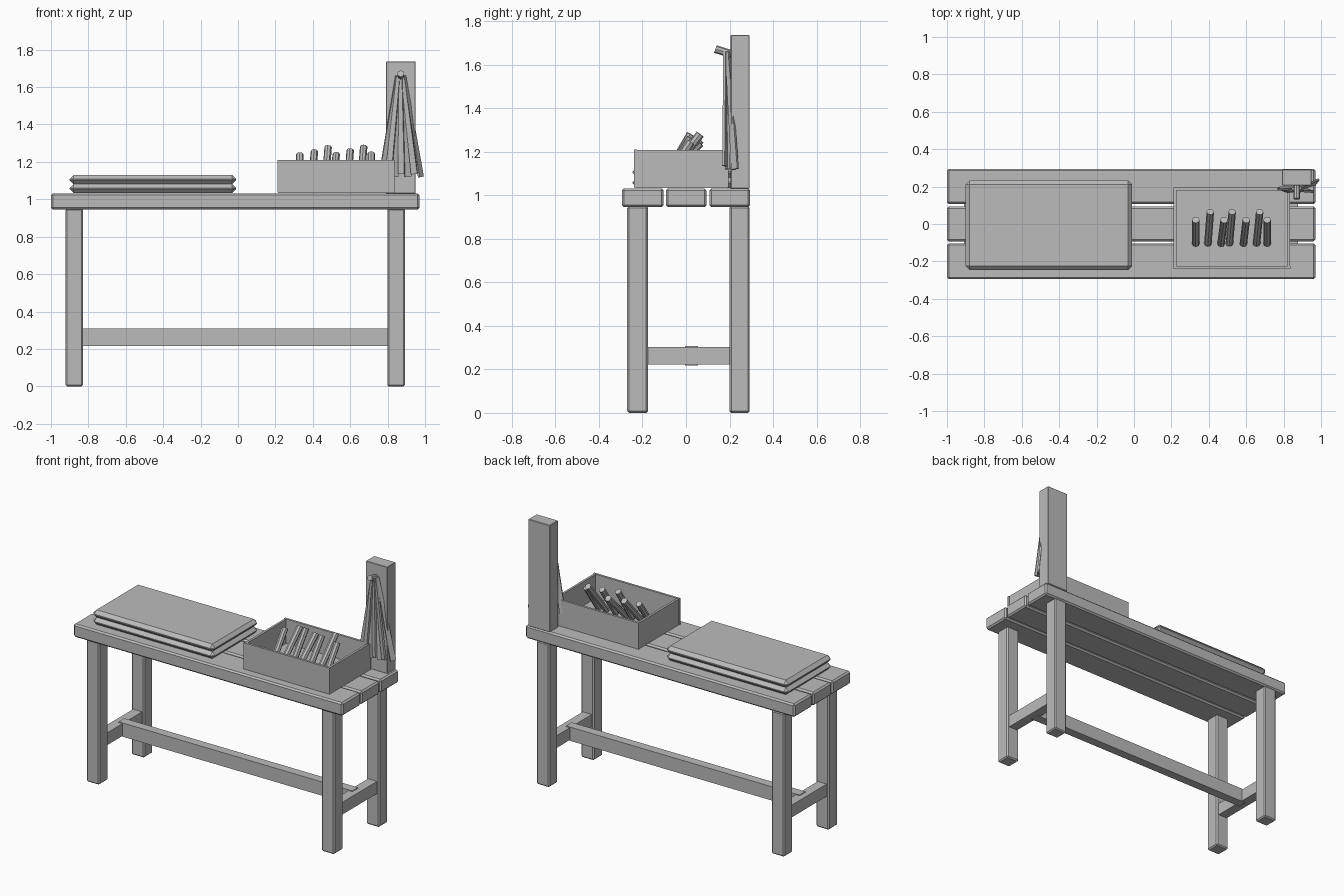
import bpy, bmesh, math
from mathutils import Vector, Matrix

cube = bpy.data.objects.get("Cube")
if cube:
    bpy.data.objects.remove(cube, do_unlink=True)

grey = bpy.data.materials.new("plain grey")
grey.use_nodes = True
grey.diffuse_color = (0.5, 0.5, 0.5, 1)
grey.node_tree.nodes["Principled BSDF"].inputs["Base Color"].default_value = (0.5, 0.5, 0.5, 1)


def finish(name, bm):
    bmesh.ops.recalc_face_normals(bm, faces=bm.faces)
    mesh = bpy.data.meshes.new(name)
    bm.to_mesh(mesh)
    bm.free()
    mesh.materials.append(grey)
    obj = bpy.data.objects.new(name, mesh)
    bpy.context.collection.objects.link(obj)
    return obj


def box(name, x, y, z, bevel=0.0):
    """Box from three (low, high) ranges, with chamfered edges."""
    bm = bmesh.new()
    bmesh.ops.create_cube(bm, size=1)
    for v in bm.verts:
        v.co = [(r[0] + r[1]) / 2 + c * (r[1] - r[0]) for r, c in zip((x, y, z), v.co)]
    if bevel:
        bmesh.ops.bevel(bm, geom=bm.edges[:], offset=bevel, segments=1, affect='EDGES')
    return finish(name, bm)


def rod(name, start, end, radius, sides=8):
    a, b = Vector(start), Vector(end)
    bm = bmesh.new()
    turn = (b - a).to_track_quat('Z', 'Y').to_matrix().to_4x4()
    bmesh.ops.create_cone(bm, cap_ends=True, segments=sides, radius1=radius, radius2=radius,
                          depth=(b - a).length, matrix=Matrix.Translation((a + b) / 2) @ turn)
    return finish(name, bm)


def strap(name, start, end, top_width, end_width, thick, yaw):
    """Flat strip that widens downwards and is turned by yaw."""
    a, b = Vector(start), Vector(end)
    d = (b - a).normalized()
    side = Vector((math.cos(yaw), math.sin(yaw), 0))
    side = (side - d * side.dot(d)).normalized()
    normal = d.cross(side)
    bm = bmesh.new()
    bmesh.ops.create_cube(bm, size=1)
    for v in bm.verts:
        u, w, t = v.co
        p, width = (a, top_width) if t > 0 else (b, end_width)
        v.co = p + side * u * width + normal * w * thick
    return finish(name, bm)


# Bench top planks
for label, y in (("front", (-0.295, -0.103)), ("middle", (-0.093, 0.094)), ("back", (0.107, 0.295))):
    box(label + "_plank", (-1.0, 0.97), y, (0.945, 1.032), 0.01)

# Legs and end rails
for side, x in (("right", -0.875), ("left", 0.845)):
    for end, y in (("front", (-0.27, -0.175)), ("back", (0.2, 0.292))):
        box(f"{end}_{side}_leg", (x - 0.047, x + 0.047), y, (0, 0.95), 0.008)
    box(side + "_end_rail", (x - 0.033, x + 0.033), (-0.178, 0.203), (0.222, 0.303))

# Long stretcher
box("long_stretcher", (-0.87, 0.84), (-0.005, 0.055), (0.217, 0.308))

# Two stacked pads
for name, z in (("lower_pad", (1.034, 1.081)), ("upper_pad", (1.081, 1.13))):
    box(name, (-0.9, -0.01), (-0.245, 0.232), z, 0.021)

# Open tray
box("tray_floor", (0.215, 0.835), (-0.232, 0.19), (1.034, 1.05))
for name, y in (("front", (-0.24, -0.225)), ("back", (0.18, 0.195))):
    box(f"tray_{name}_wall", (0.21, 0.838), y, (1.036, 1.21))
for name, x in (("right", (0.212, 0.227)), ("left", (0.82, 0.835))):
    box(f"tray_{name}_wall", x, (-0.226, 0.181), (1.036, 1.208))

# Sticks leaning in the tray
sticks = [(0.33, 0.33, 0.022, 1.24), (0.395, 0.408, 0.065, 1.255), (0.465, 0.482, 0.022, 1.28),
          (0.51, 0.525, 0.065, 1.24), (0.585, 0.6, 0.022, 1.262), (0.655, 0.672, 0.065, 1.28),
          (0.712, 0.712, 0.022, 1.245)]
for i, (foot, top, y, z) in enumerate(sticks):
    rod(f"stick_{i + 1}", (foot, -0.105, 1.062), (top, y, z), 0.02)

# Upright post and peg
box("post", (0.792, 0.95), (0.205, 0.292), (1.03, 1.737), 0.003)
rod("peg", (0.87, 0.22, 1.645), (0.87, 0.135, 1.672), 0.018)

# Straps fanned out below the peg
for i in range(7):
    t = i / 6
    foot_y = 0.225 if i == 6 else 0.19 - 0.012 * (i % 2)
    strap(f"strap_{i + 1}", (0.852 + 0.036 * t, 0.19 - 0.01 * (i % 2), 1.66),
          (0.77 + 0.208 * t, foot_y, 1.12 + 0.015 * (i % 2)),
          0.018, 0.036, 0.012, 0.9 if i == 6 else 0.35 * (-1) ** i)
